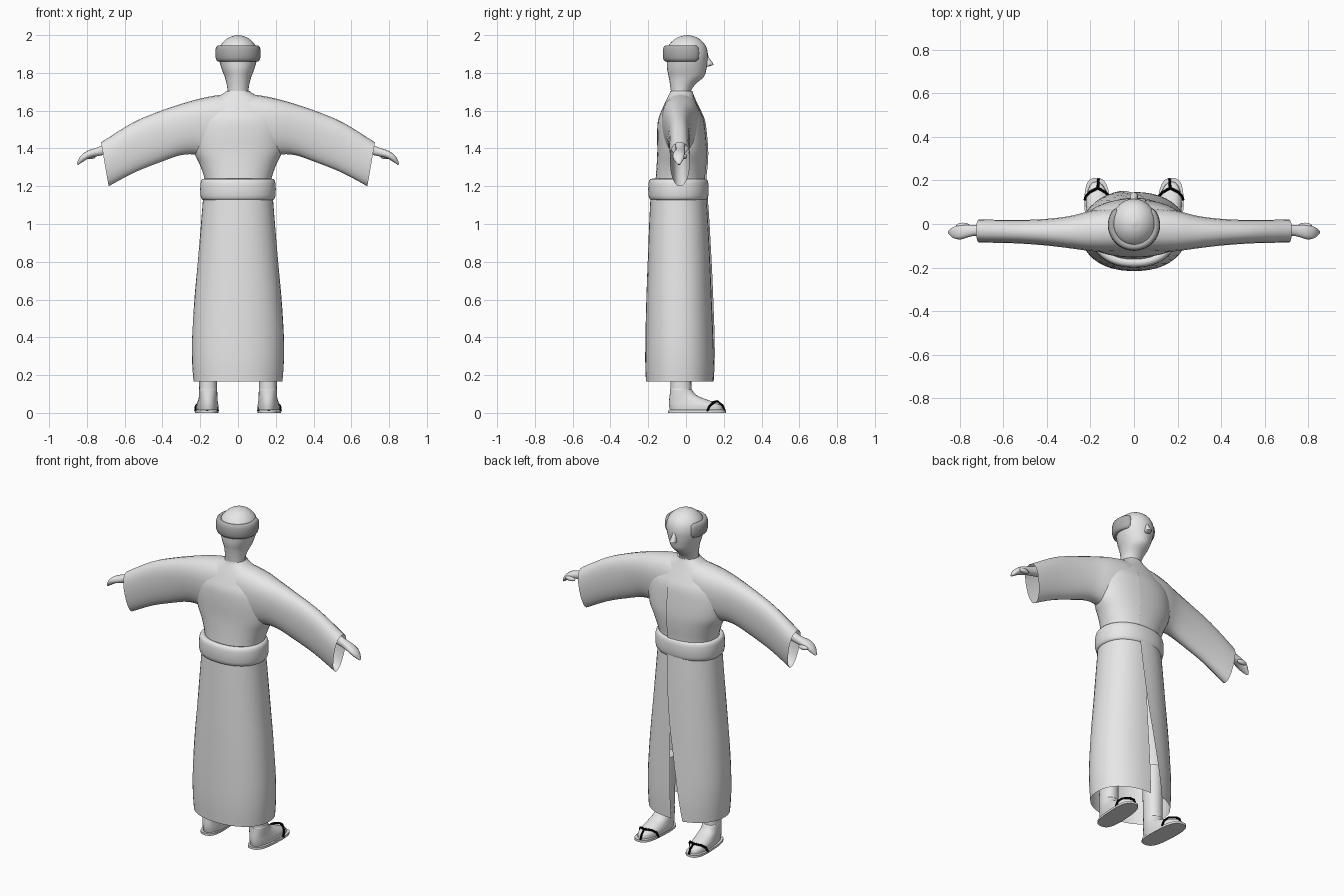
import bpy, bmesh, math
from mathutils import Vector

if "Cube" in bpy.data.objects:
    bpy.data.objects.remove(bpy.data.objects["Cube"])


def material(name, v):
    m = bpy.data.materials.new(name)
    m.diffuse_color = (v, v, v, 1)
    m.use_nodes = True
    m.node_tree.nodes["Principled BSDF"].inputs["Base Color"].default_value = m.diffuse_color
    return m


GREY = material("light grey", 0.8)
DARK = material("dark grey", 0.42)
BLACK = material("black", 0.0)


def smooth_rows(rows, n=4):
    """Catmull-Rom interpolation of parameter rows."""
    out = []
    for i in range(len(rows) - 1):
        a, b, c, d = (rows[max(i - 1, 0)], rows[i], rows[i + 1], rows[min(i + 2, len(rows) - 1)])
        for k in range(n):
            t = k / n
            out.append([q + 0.5 * t * (r - p + t * (2 * p - 5 * q + 4 * r - s + t * (3 * (q - r) + s - p)))
                        for p, q, r, s in zip(a, b, c, d)])
    return out + [list(rows[-1])]


def loft(name, rings, mat, closed=True, caps=True, outward=True):
    bm = bmesh.new()
    vs = [[bm.verts.new(p) for p in r] for r in rings]
    n = len(rings[0])
    for a, b in zip(vs, vs[1:]):
        for i in range(n if closed else n - 1):
            j = (i + 1) % n
            bm.faces.new((a[i], a[j], b[j], b[i]))
    if caps:
        bm.faces.new(vs[0][::-1])
        bm.faces.new(vs[-1])
    if closed:
        bmesh.ops.recalc_face_normals(bm, faces=bm.faces)
    me = bpy.data.meshes.new(name)
    bm.to_mesh(me)
    bm.free()
    ob = bpy.data.objects.new(name, me)
    bpy.context.collection.objects.link(ob)
    me.materials.append(mat)
    bpy.ops.object.select_all(action='DESELECT')
    ob.select_set(True)
    bpy.context.view_layer.objects.active = ob
    bpy.ops.object.shade_smooth_by_angle(angle=math.radians(45))
    return ob


def sp(v, p):
    return math.copysign(abs(v) ** (2 / p), v)


def flat_ring(z, hx, y0, y1, cx=0, n=28, p=2.2):
    """Horizontal rounded section."""
    return [Vector((cx + hx * sp(math.cos(a), p), (y0 + y1) / 2 + (y1 - y0) / 2 * sp(math.sin(a), p), z))
            for a in (2 * math.pi * i / n for i in range(n))]


def wrap_ring(z, hx, y0, y1, xa, xb, n=40, p=2.2):
    """Open section wrapping round the back, from front edge xa to front edge xb (xb side overlaps)."""
    a0 = math.pi / 2 - math.asin(xa / hx)
    a1 = -1.5 * math.pi - math.asin(xb / hx)
    pts = []
    for i in range(n + 1):
        t = i / n
        a = a0 + (a1 - a0) * t
        g = 1 + 0.05 * max(0, (t - 0.8) / 0.2)
        pts.append(Vector((hx * sp(math.cos(a), p), (y0 + y1) / 2 + g * (y1 - y0) / 2 * sp(math.sin(a), p), z)))
    return pts


def arm_ring(s, xt, zt, xb, zb, y0, y1, taper=1.0, n=24):
    """Tilted section across an arm, given by its top and bottom points."""
    out = []
    for i in range(n):
        a = 2 * math.pi * i / n
        c, w = sp(math.cos(a), 2.3), sp(math.sin(a), 2.3)
        u = (1 + c) / 2
        k = taper + (1 - taper) * u
        out.append(Vector((s * (xb + (xt - xb) * u), (y0 + y1) / 2 + k * w * (y1 - y0) / 2, zb + (zt - zb) * u)))
    return out


def ball(name, loc, scale, mat):
    rows = [(loc[2] + scale[2] * math.sin(t), scale[0] * math.cos(t),
             loc[1] - scale[1] * math.cos(t), loc[1] + scale[1] * math.cos(t))
            for t in (math.radians(-84 + 168 * i / 10) for i in range(11))]
    return loft(name, [flat_ring(*r, cx=loc[0], n=16, p=2) for r in rows], mat)


# Head with neck
head = [(1.66, .056, -.08, .03), (1.70, .055, -.08, .025), (1.74, .06, -.085, .05), (1.78, .071, -.092, .095),
        (1.82, .086, -.10, .108), (1.86, .098, -.102, .114), (1.90, .103, -.105, .116), (1.94, .095, -.095, .106),
        (1.97, .072, -.07, .083), (1.99, .042, -.038, .052), (2.0, .006, 0, .012)]
loft("head", [flat_ring(*r, p=2) for r in smooth_rows(head)], GREY)

# Nose
nose = [(1.835, .012, .10, .125), (1.842, .019, .10, .146), (1.855, .017, .10, .14), (1.875, .012, .10, .125),
        (1.895, .006, .10, .116)]
loft("nose", [flat_ring(*r, n=12, p=2) for r in nose], GREY)

# Hair: horseshoe roll round the back of the head, with rounded ends
rings = []
for i in range(41):
    t = -1 + i / 20
    a = math.radians(-90 + 138 * t)
    k = math.sqrt(max(0.02, 1 - max(0, (abs(t) - .88) / .12) ** 2))
    d = Vector((math.cos(a), math.sin(a), 0))
    c = Vector((.101 * d.x, -.005 + .099 * d.y, 1.903))
    rings.append([c + d * (.019 * k * sp(math.cos(b), 2.6)) + Vector((0, 0, .043 * k * sp(math.sin(b), 2.6)))
                  for b in (2 * math.pi * j / 14 for j in range(14))])
loft("hair", rings, DARK)

# Robe top, wrapped over at the front
torso = [(1.20, .172, -.165, .10), (1.25, .18, -.16, .103), (1.32, .205, -.155, .11), (1.39, .238, -.152, .112),
         (1.48, .25, -.153, .105), (1.55, .24, -.148, .095), (1.60, .205, -.13, .075), (1.65, .155, -.108, .052),
         (1.69, .08, -.088, .036), (1.705, .06, -.083, .032)]
loft("robe_top", [wrap_ring(*r, .035, .045) for r in smooth_rows(torso)], GREY, closed=False, caps=False)

# Robe skirt, opening towards the hem
skirt = [(1.20, .18, -.185, .105), (1.0, .196, -.195, .118), (.8, .213, -.203, .128), (.6, .231, -.21, .136),
         (.4, .243, -.215, .144), (.27, .243, -.216, .147), (.165, .236, -.212, .145)]
rings = []
for r in smooth_rows(skirt):
    f = (1.2 - r[0]) / 1.035
    rings.append(wrap_ring(*r, .02 - .02 * f, .045 - .115 * f ** 1.5))
loft("robe_skirt", rings, GREY, closed=False, caps=False)

# Sash
rings = []
for i in range(48):
    a = 2 * math.pi * i / 48
    rings.append([Vector(((.178 + .022 * sp(math.cos(b), 3)) * sp(math.cos(a), 2.2),
                          -.04 + (.138 + .022 * sp(math.cos(b), 3)) * sp(math.sin(a), 2.2),
                          1.183 + .057 * sp(math.sin(b), 3)))
                  for b in (2 * math.pi * j / 16 for j in range(16))])
loft("sash", rings + [rings[0]], GREY, caps=False)

sleeve = [(0, 1.69, 0, 1.32, -.14, .085), (.10, 1.683, .13, 1.33, -.142, .085), (.20, 1.664, .215, 1.365, -.135, .07),
          (.30, 1.636, .30, 1.365, -.12, .045), (.42, 1.595, .41, 1.328, -.105, .03),
          (.56, 1.535, .55, 1.272, -.095, .025), (.725, 1.432, .685, 1.20, -.092, .028)]
hand = [(.62, 1.47, .60, 1.39, -.06, -.002), (.70, 1.425, .69, 1.37, -.055, -.005), (.745, 1.405, .74, 1.36, -.056, -.005),
        (.80, 1.386, .785, 1.35, -.07, -.006), (.836, 1.357, .815, 1.333, -.066, -.012),
        (.854, 1.318, .846, 1.313, -.045, -.03)]
leg = [(.45, .055, -.09, .03), (.16, .048, -.083, .028), (.12, .048, -.084, .034), (.09, .049, -.087, .062),
       (.065, .052, -.09, .125), (.04, .056, -.09, .185), (.014, .055, -.085, .195)]

for s, side in ((-1, "left"), (1, "right")):
    # Sleeve, open at the cuff
    loft(side + "_sleeve", [arm_ring(s, *r, taper=.75) for r in smooth_rows(sleeve)], GREY, caps=False)
    # Hand and thumb
    loft(side + "_hand", [arm_ring(s, *r, n=16) for r in smooth_rows(hand, 3)], GREY)
    ball(side + "_thumb", (s * .785, -.008, 1.357), (.032, .014, .014), GREY)
    # Leg and foot
    rings = []
    for r in smooth_rows(leg):
        ring = flat_ring(*r, cx=s * .158, n=24)
        for v in ring:
            v.x += s * .08 * max(0, v.y)
        rings.append(ring)
    loft(side + "_leg", rings, GREY)
    # Sandal sole
    rings = []
    for z in (0, .013):
        ring = flat_ring(z, .06, -.095, .212, cx=s * .163, n=32, p=2.8)
        for v in ring:
            v.x += s * .05 * v.y
        rings.append(ring)
    loft(side + "_sole", rings, GREY)
    # Sandal straps
    cu = bpy.data.curves.new(side + "_straps", 'CURVE')
    cu.dimensions = '3D'
    cu.bevel_depth = .006
    cu.bevel_resolution = 1
    cu.use_fill_caps = True
    for path in (((.163, .205, .012), (.164, .194, .04), (.166, .165, .062)),
                 ((.166, .165, .062), (.13, .145, .057), (.112, .125, .04), (.107, .112, .01)),
                 ((.166, .165, .062), (.205, .145, .054), (.223, .125, .036), (.226, .112, .01))):
        spl = cu.splines.new('POLY')
        spl.points.add(len(path) - 1)
        for pt, (x, y, z) in zip(spl.points, path):
            pt.co = (s * x, y, z, 1)
    cu.materials.append(BLACK)
    bpy.context.collection.objects.link(bpy.data.objects.new(side + "_straps", cu))
